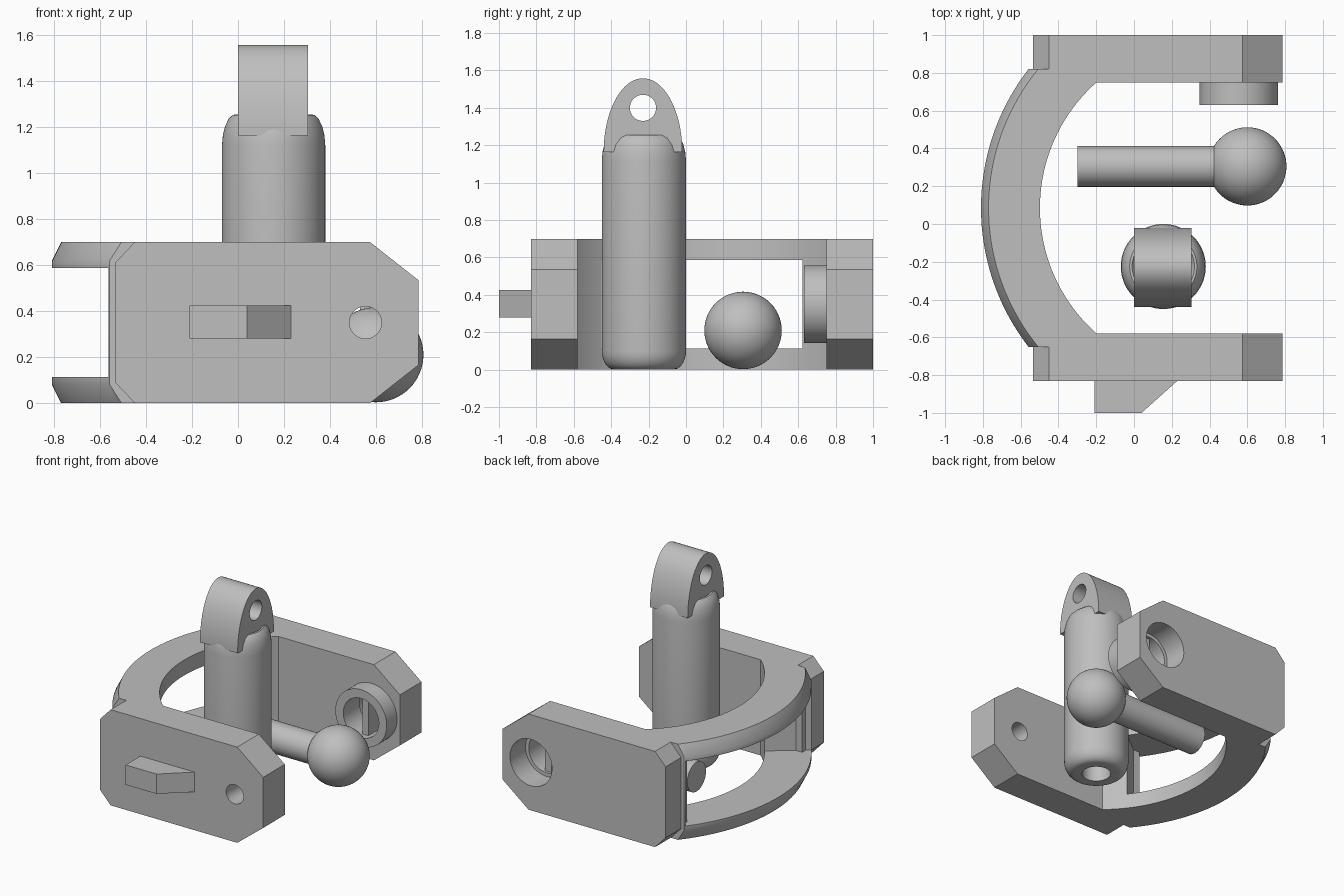
import bpy, bmesh
from math import radians, sin, cos, pi, sqrt
from mathutils import Vector, Matrix

if "Cube" in bpy.data.objects:
    bpy.data.objects.remove(bpy.data.objects["Cube"])

grey = bpy.data.materials.new("grey_metal")
grey.use_nodes = True
grey.diffuse_color = (0.52, 0.52, 0.52, 1)
grey.node_tree.nodes["Principled BSDF"].inputs["Base Color"].default_value = (0.52, 0.52, 0.52, 1)


def finish(bm, name, smooth=True):
    bmesh.ops.recalc_face_normals(bm, faces=bm.faces)
    mesh = bpy.data.meshes.new(name)
    bm.to_mesh(mesh)
    bm.free()
    mesh.materials.append(grey)
    ob = bpy.data.objects.new(name, mesh)
    bpy.context.collection.objects.link(ob)
    if smooth:
        smooth_by_angle(ob)
    return ob


def smooth_by_angle(ob):
    bpy.ops.object.select_all(action='DESELECT')
    ob.select_set(True)
    bpy.context.view_layer.objects.active = ob
    bpy.ops.object.shade_smooth_by_angle(angle=radians(30))


def prism(name, points, offset):
    """Extrude a closed outline of 3D points along an offset."""
    bm = bmesh.new()
    face = bm.faces.new([bm.verts.new(p) for p in points])
    new = bmesh.ops.extrude_face_region(bm, geom=[face])["geom"]
    bmesh.ops.translate(bm, vec=offset, verts=[v for v in new if isinstance(v, bmesh.types.BMVert)])
    return finish(bm, name)


def cylinder(name, start, end, radius, sides=64):
    start, end = Vector(start), Vector(end)
    axis = end - start
    bm = bmesh.new()
    turn = axis.to_track_quat('Z', 'Y').to_matrix().to_4x4()
    bmesh.ops.create_cone(bm, cap_ends=True, segments=sides, radius1=radius, radius2=radius,
                          depth=axis.length, matrix=Matrix.Translation((start + end) / 2) @ turn)
    return finish(bm, name)


def cut(target, cutter):
    """Subtract the cutter, apply the result and drop the cutter."""
    cutter.hide_render = True
    mod = target.modifiers.new("cut", 'BOOLEAN')
    mod.operation, mod.solver, mod.object = 'DIFFERENCE', 'EXACT', cutter
    bpy.context.view_layer.objects.active = target
    bpy.ops.object.modifier_apply(modifier=mod.name)
    bpy.data.objects.remove(cutter)
    smooth_by_angle(target)


# Two cheek plates with chamfered corners
H = 0.7
half = [(-0.535, 0.09), (-0.45, 0), (0.575, 0), (0.785, 0.165)]
outline = half + [(x, H - z) for x, z in reversed(half)]


def cheek(name, y):
    return prism(name, [(x, y, z) for x, z in outline], (0, 0.25, 0))


front_cheek = cheek("front_cheek", -0.83)
back_cheek = cheek("back_cheek", 0.75)

# Holes: plain in the front cheek, stepped in the back cheek
HX, HZ = 0.555, 0.35
cut(front_cheek, cylinder("cutter", (HX, -1, HZ), (HX, -0.5, HZ), 0.07))
cut(back_cheek, cylinder("cutter", (HX, 0.6, HZ), (HX, 1.1, HZ), 0.144))
cut(back_cheek, cylinder("cutter", (HX, 0.82, HZ), (HX, 1.1, HZ), 0.17))

# Round boss on the inner side of the back cheek, with a bar across its hole
boss = cylinder("boss", (HX, 0.63, HZ), (HX, 0.75, HZ), 0.208)
cut(boss, cylinder("cutter", (HX, 0.5, HZ), (HX, 0.9, HZ), 0.144))
prism("boss_bar", [(HX + s * 0.025, 0.68, HZ + t * 0.142)
                   for s, t in ((-1, -1), (1, -1), (1, 1), (-1, 1))], (0, 0.12, 0))

# Curved yoke: two bevelled arcs joined by full-height ends
CX, CY, RIN, ROUT = 0.39, 0.085, 0.888, 1.2
WINDOW, END = 37.3, 58


def arc(name, section, a0, a1, steps):
    bm = bmesh.new()
    rings = []
    for i in range(steps + 1):
        a = radians(a0 + (a1 - a0) * i / steps)
        rings.append([bm.verts.new((CX - r * cos(a), CY + r * sin(a), z)) for r, z in section])
    n = len(section)
    for p, q in zip(rings, rings[1:]):
        for k in range(n):
            bm.faces.new((p[k], p[(k + 1) % n], q[(k + 1) % n], q[k]))
    bm.faces.new(rings[0])
    bm.faces.new(rings[-1])
    # trim the ends flush inside the cheeks
    for s in (-1, 1):
        geom = bm.verts[:] + bm.edges[:] + bm.faces[:]
        res = bmesh.ops.bisect_plane(bm, geom=geom, plane_co=(0, CY + s * 0.735, 0),
                                     plane_no=(0, s, 0), clear_outer=True)
        edges = [e for e in res["geom_cut"] if isinstance(e, bmesh.types.BMEdge)]
        if edges:
            bmesh.ops.holes_fill(bm, edges=edges)
    return finish(bm, name)


lower = [(RIN, 0), (ROUT - 0.04, 0), (ROUT, 0.08), (ROUT, 0.113), (RIN, 0.113)]
upper = [(r, H - z) for r, z in lower]
full = [(RIN, 0), (ROUT - 0.04, 0), (ROUT, 0.08), (ROUT, H - 0.08), (ROUT - 0.04, H), (RIN, H)]
arc("yoke_lower_arc", lower, -WINDOW, WINDOW, 48)
arc("yoke_upper_arc", upper, -WINDOW, WINDOW, 48)
arc("yoke_front_end", full, -END, -WINDOW, 14)
arc("yoke_back_end", full, WINDOW, END, 14)

# Wedge tab on the outside of the front cheek
prism("front_tab", [(-0.21, -0.83, 0.28), (-0.21, -1, 0.28), (0.04, -1, 0.28), (0.23, -0.83, 0.28)],
      (0, 0, 0.145))

# Ball-ended pin lying along x
BY, BZ = 0.305, 0.21
cylinder("pin_rod", (-0.3, BY, BZ), (0.5, BY, BZ), 0.108)
bm = bmesh.new()
bmesh.ops.create_uvsphere(bm, u_segments=64, v_segments=32, radius=0.207,
                          matrix=Matrix.Translation((0.6, BY, BZ)))
finish(bm, "pin_ball")

# Upright post, turned from a profile with rounded ends and a bore underneath
PX, PY = 0.155, -0.225
profile = [(0, 0.4), (0.1, 0.4), (0.1, 0)]
profile += [(0.155 + 0.07 * sin(t * pi / 16), 0.1 - 0.1 * cos(t * pi / 16)) for t in range(9)]
profile += [(0.225, 1.12), (0.221, 1.165), (0.211, 1.205), (0.195, 1.238), (0.178, 1.254),
            (0.165, 1.255), (0.15, 1.237), (0.13, 1.2), (0, 1.2)]
bm = bmesh.new()
verts = [bm.verts.new((PX + r, PY, z)) for r, z in profile]
edges = [bm.edges.new(pair) for pair in zip(verts, verts[1:])]
bmesh.ops.spin(bm, geom=verts + edges, cent=(PX, PY, 0), axis=(0, 0, 1),
               angle=2 * pi, steps=64, use_merge=True)
bmesh.ops.remove_doubles(bm, verts=bm.verts, dist=0.0005)
finish(bm, "post")

# Arched lug on top of the post with a cross hole
arch = [(0, PY - 0.005 + 0.21 * cos(i * pi / 40), 1.165 + 0.393 * sin(i * pi / 40)) for i in range(41)]
lug = prism("post_lug", arch, (0.305, 0, 0))
cut(lug, cylinder("cutter", (-0.2, PY - 0.005, 1.4), (0.5, PY - 0.005, 1.4), 0.07))
